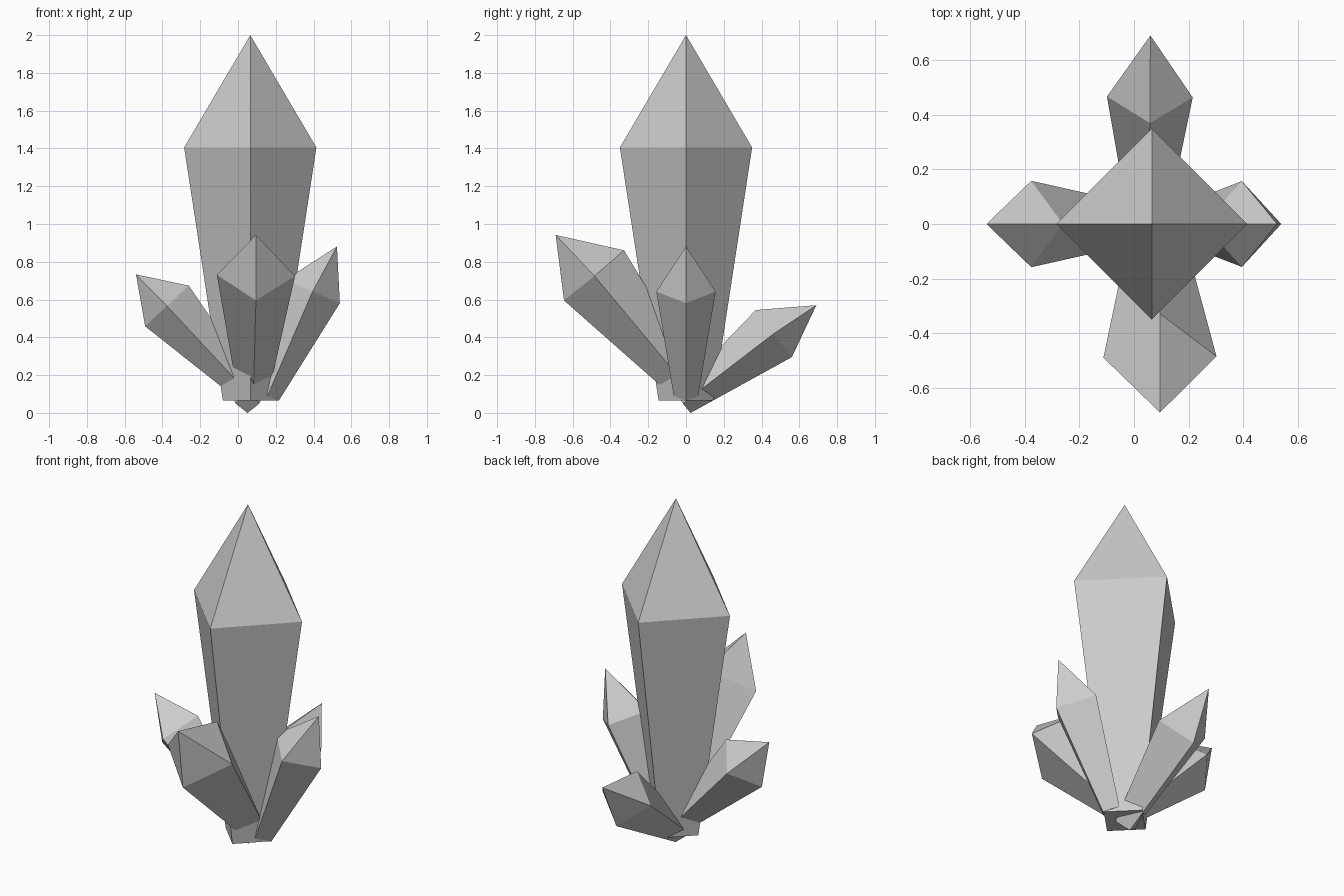
import bpy, bmesh
from mathutils import Vector

if "Cube" in bpy.data.objects:
    bpy.data.objects.remove(bpy.data.objects["Cube"])


def crystal(name, base, shoulder, tip, radius, side):
    """Four-sided tapered shaft with a pointed cap.
    side = direction of one pair of corners, the other pair is square to it."""
    base, shoulder, tip, side = map(Vector, (base, shoulder, tip, side))
    axis = (shoulder - base).normalized()
    u = (side - axis * side.dot(axis)).normalized()
    v = axis.cross(u)
    dirs = (u, v, -u, -v)
    bm = bmesh.new()
    low = [bm.verts.new(base + d * radius * 0.414) for d in dirs]
    high = [bm.verts.new(shoulder + d * radius) for d in dirs]
    top = bm.verts.new(tip)
    bm.faces.new(low[::-1])
    for i in range(4):
        j = (i + 1) % 4
        bm.faces.new((low[i], low[j], high[j], high[i]))
        bm.faces.new((high[i], high[j], top))
    bmesh.ops.recalc_face_normals(bm, faces=bm.faces[:])
    mesh = bpy.data.meshes.new(name)
    bm.to_mesh(mesh)
    bm.free()
    obj = bpy.data.objects.new(name, mesh)
    bpy.context.collection.objects.link(obj)
    return obj


X, Y = (1, 0, 0), (0, 1, 0)

# large upright crystal
crystal("main_crystal", (0.065, 0, 0.065), (0.065, 0, 1.405), (0.065, 0, 2.0), 0.35, X)

# small leaning crystals growing out of its foot
crystal("front_crystal", (0.08, 0.02, 0.12), (0.095, -0.487, 0.728), (0.095, -0.69, 0.942), 0.207, X)
crystal("back_crystal", (0.05, -0.016, 0.051), (0.058, 0.465, 0.42), (0.06, 0.69, 0.57), 0.157, X)
crystal("left_crystal", (0.039, 0, 0.121), (-0.376, 0, 0.566), (-0.54, 0, 0.733), 0.158, Y)
crystal("right_crystal", (0.156, 0, 0.09), (0.395, 0, 0.643), (0.524, 0, 0.881), 0.157, Y)
